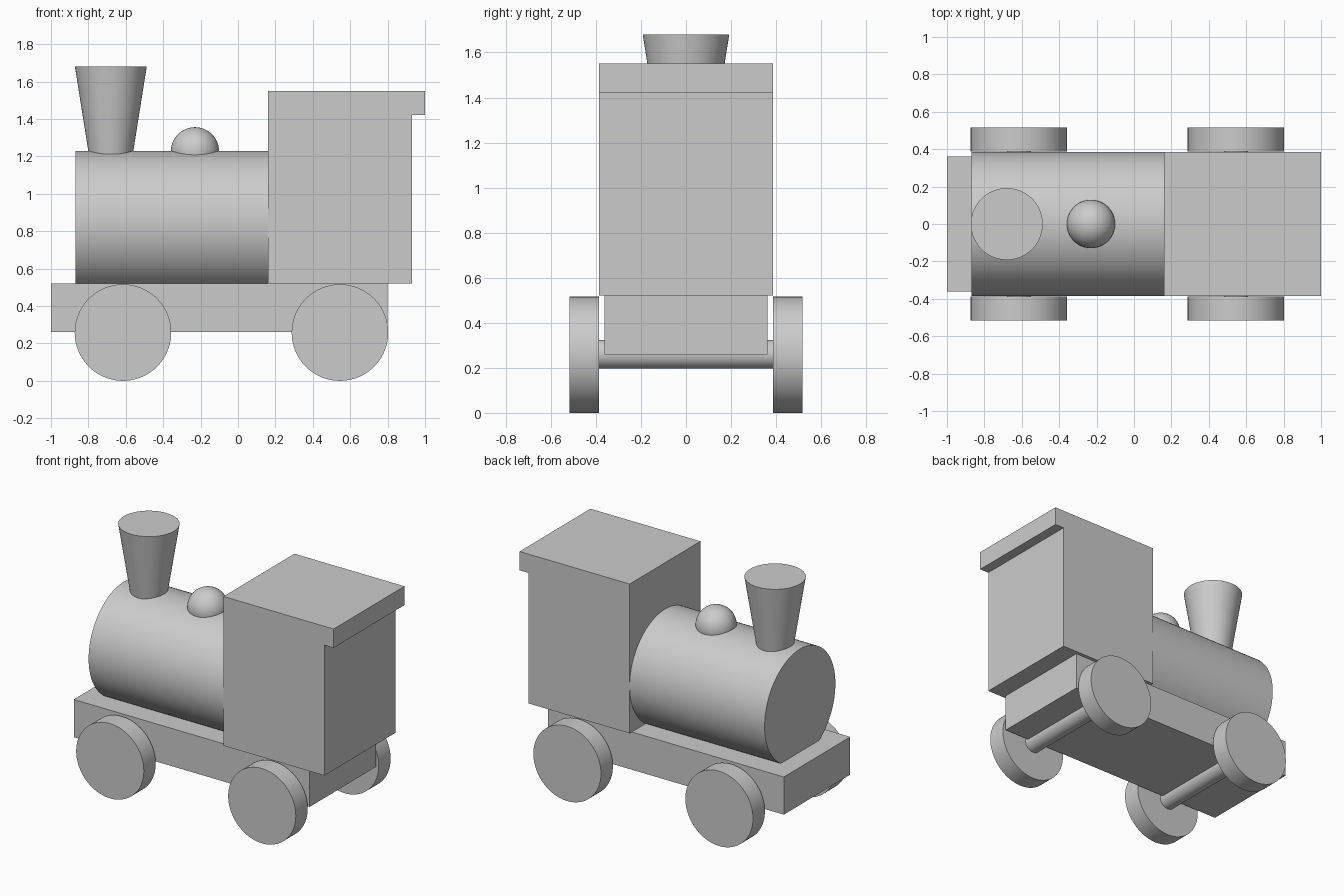
import bpy
import bmesh
import math

cube = bpy.data.objects.get("Cube")
if cube:
    bpy.data.objects.remove(cube, do_unlink=True)

grey = bpy.data.materials.new("plain grey")
grey.use_nodes = True
GREY = (0.6, 0.6, 0.6, 1)
grey.diffuse_color = GREY
grey.node_tree.nodes["Principled BSDF"].inputs["Base Color"].default_value = GREY


def finish(name, smooth=True):
    obj = bpy.context.object
    obj.name = name
    obj.data.materials.append(grey)
    if smooth:
        bpy.ops.object.shade_smooth_by_angle(angle=math.radians(35))
    return obj


def cylinder(name, radius, length, centre, rotation=(0, 0, 0), top=None):
    bpy.ops.mesh.primitive_cone_add(
        vertices=96, radius1=radius, radius2=radius if top is None else top,
        depth=length, location=centre, rotation=rotation)
    return finish(name)


def side_profile(name, points, half_width):
    """Extrude an x-z outline across the width of the engine."""
    bm = bmesh.new()
    face = bm.faces.new([bm.verts.new((x, -half_width, z)) for x, z in points])
    out = bmesh.ops.extrude_face_region(bm, geom=[face])
    verts = [v for v in out["geom"] if isinstance(v, bmesh.types.BMVert)]
    bmesh.ops.translate(bm, verts=verts, vec=(0, 2 * half_width, 0))
    bmesh.ops.recalc_face_normals(bm, faces=bm.faces[:])
    mesh = bpy.data.meshes.new(name)
    bm.to_mesh(mesh)
    bm.free()
    obj = bpy.data.objects.new(name, mesh)
    bpy.context.collection.objects.link(obj)
    mesh.materials.append(grey)
    return obj


# Chassis and cab with overhanging roof lip
side_profile("chassis", [(-1, 0.26), (0.8, 0.26), (0.8, 0.52), (-1, 0.52)], 0.362)
side_profile("cab", [(0.16, 0.52), (0.93, 0.52), (0.93, 1.42), (1, 1.42),
                     (1, 1.55), (0.16, 1.55)], 0.386)

# Boiler, sunk into the chassis
cylinder("boiler", 0.386, 1.03, (-0.355, 0, 0.844), (0, math.pi / 2, 0))

# Flared chimney and steam dome
cylinder("chimney", 0.1, 0.58, (-0.68, 0, 1.39), top=0.192)
bpy.ops.mesh.primitive_uv_sphere_add(segments=64, ring_count=32, radius=0.129,
                                     location=(-0.23, 0, 1.227))
finish("steam_dome")

# Axles and wheels
across = (math.pi / 2, 0, 0)
for end, x in (("front", -0.615), ("rear", 0.545)):
    cylinder(end + "_axle", 0.064, 0.8, (x, 0, 0.26), across)
    for side, sign in (("right", -1), ("left", 1)):
        cylinder(f"{end}_{side}_wheel", 0.258, 0.13, (x, sign * 0.452, 0.258), across)
